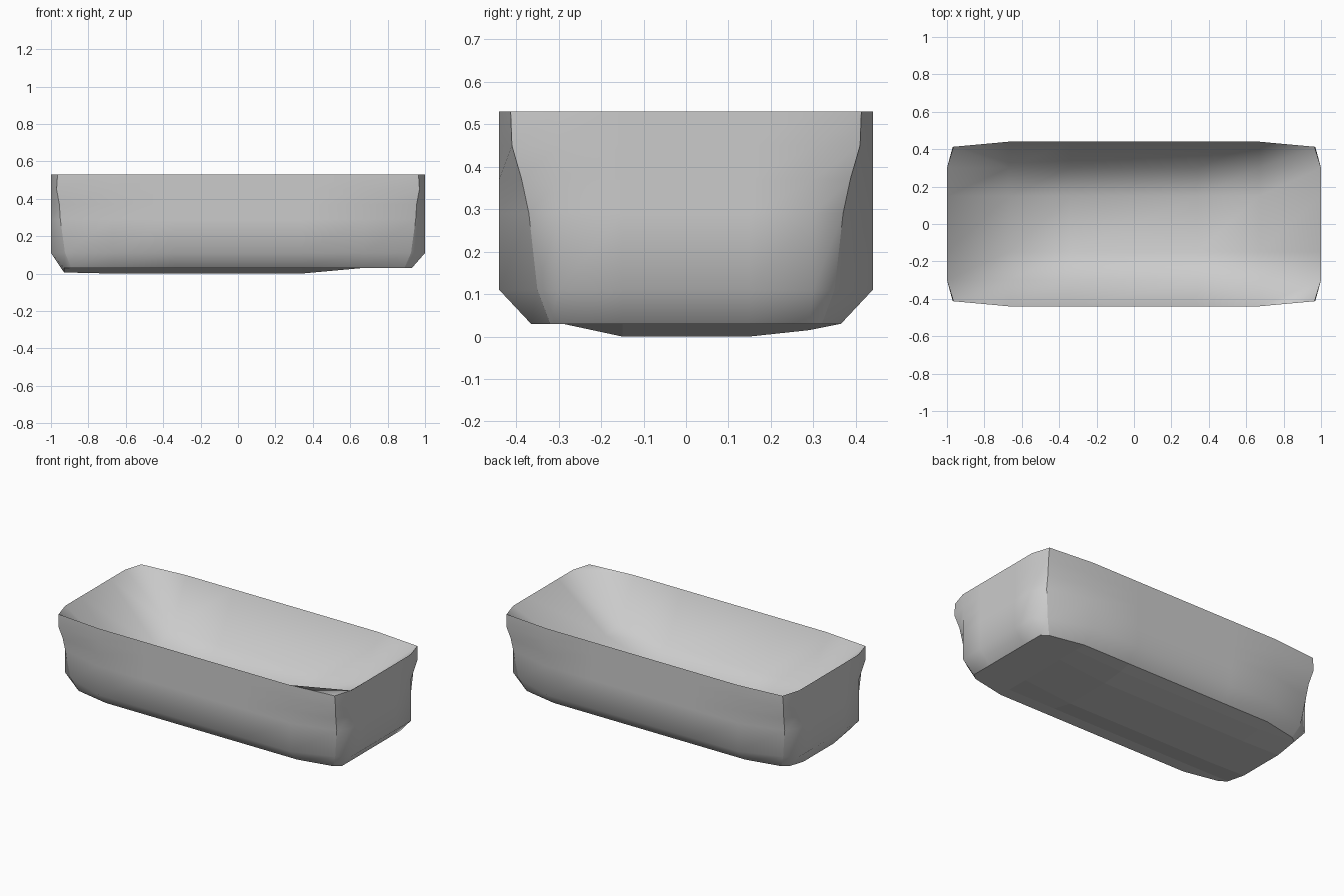
import bpy

cube = bpy.data.objects.get("Cube")
if cube:
    bpy.data.objects.remove(cube, do_unlink=True)

grey = bpy.data.materials.new("plain grey")
grey.use_nodes = True
colour = (0.6, 0.6, 0.6, 1)
grey.diffuse_color = colour
grey.node_tree.nodes["Principled BSDF"].inputs["Base Color"].default_value = colour

NX, NY = 6, 6
# Wall levels: height, end x, end half width, corner x, corner y, side y
LEVELS = [
    (0.03, 0.93, 0.29, 0.89, 0.32, 0.365),
    (0.11, 1.00, 0.30, 0.925, 0.35, 0.44),
    (0.29, 1.00, 0.30, 0.95, 0.37, 0.44),
    (0.37, 1.00, 0.30, 0.955, 0.387, 0.44),
    (0.45, 1.00, 0.30, 0.97, 0.41, 0.44),
    (0.53, 1.00, 0.30, 0.965, 0.413, 0.44),
]
# Hollow depth by column, for the outer and the middle rows
OUTER_ROW = [0.53, 0.25, 0.23, 0.23, 0.27, 0.53]
MIDDLE_ROW = [0.53, 0.18, 0.15, 0.16, 0.26, 0.53]


def grid_point(i, j, level):
    """Plan position of a grid point at one wall level."""
    z, end_x, end_y, corner_x, corner_y, side_y = level
    sx, sy = (1 if i >= NX / 2 else -1), (1 if j >= NY / 2 else -1)
    at_end, at_side = i in (0, NX - 1), j in (0, NY - 1)
    inner_x = 0.67 if i in (1, NX - 2) else 0.34
    inner_y = end_y if j in (1, NY - 2) else 0.15
    if at_end and at_side:
        return sx * corner_x, sy * corner_y, z
    x = end_x if at_end else inner_x
    y = side_y if at_side else inner_y
    return sx * x, sy * y, z


def bottom_point(i, j):
    """Shallow bulge of the underside, fading out towards the left end."""
    x, y, z = grid_point(i, j, LEVELS[0])
    if j in (2, 3) and i < 4:
        z = 0.006 if i == 0 else 0.0
    elif j == 4 and 0 < i < 4:
        z = 0.015
    return x, y, z


def bowl_point(i, j):
    """Hollow top that sinks from the rim towards the middle."""
    x, y, z = grid_point(i, j, LEVELS[-1])
    if j in (1, NY - 2):
        z = OUTER_ROW[i]
    elif j in (2, 3):
        z = MIDDLE_ROW[i]
    return x, y, z


# Grid cells and the order of points round the grid edge
cells = [(i * NY + j, (i + 1) * NY + j, (i + 1) * NY + j + 1, i * NY + j + 1)
         for i in range(NX - 1) for j in range(NY - 1)]
ring = ([(i, 0) for i in range(NX - 1)] + [(NX - 1, j) for j in range(NY - 1)]
        + [(i, NY - 1) for i in range(NX - 1, 0, -1)] + [(0, j) for j in range(NY - 1, 0, -1)])
edge_ids = [i * NY + j for i, j in ring]
front_left = (NX - 1) * NY
corners = {0, NY - 1, front_left, NX * NY - 1}
grid = [(i, j) for i in range(NX) for j in range(NY)]

# Underside
verts = [bottom_point(i, j) for i, j in grid]
faces = [cell[::-1] for cell in cells]
flat_count = len(faces)
sharp = set()


def crease_loop(loop):
    for a, b in zip(loop, loop[1:] + loop[:1]):
        sharp.add(frozenset((a, b)))


crease_loop(edge_ids)

# Hollow top: corner cells fold down into the hollow, one keeps a level tip
top = len(verts)
verts += [bowl_point(i, j) for i, j in grid]
for cell in cells:
    tip = [k for k in range(4) if cell[k] in corners]
    level_tip = front_left in cell
    cell = [top + v for v in cell]
    if tip:
        a, b, c, d = cell[tip[0]:] + cell[:tip[0]]
        faces += [(a, b, d), (b, c, d)] if level_tip else [(a, b, c), (a, c, d)]
    else:
        faces.append(cell)
rim = [top + v for v in edge_ids]
crease_loop(rim)

# Outer walls, joined to the underside and the rim, creased at the corners
lower = edge_ids
for level in LEVELS[1:]:
    if level is LEVELS[-1]:
        upper = rim
    else:
        upper = list(range(len(verts), len(verts) + len(ring)))
        verts += [grid_point(i, j, level) for i, j in ring]
    for k in range(len(ring)):
        n = (k + 1) % len(ring)
        faces.append((lower[k], lower[n], upper[n], upper[k]))
        if edge_ids[k] in corners:
            sharp.add(frozenset((lower[k], upper[k])))
    lower = upper

mesh = bpy.data.meshes.new("hollow_tub")
mesh.from_pydata(verts, [], faces)
mesh.materials.append(grey)
for poly in mesh.polygons:
    poly.use_smooth = poly.index >= flat_count
for edge in mesh.edges:
    edge.use_edge_sharp = frozenset(edge.vertices) in sharp
mesh.update()
tub = bpy.data.objects.new("hollow_tub", mesh)
bpy.context.collection.objects.link(tub)
